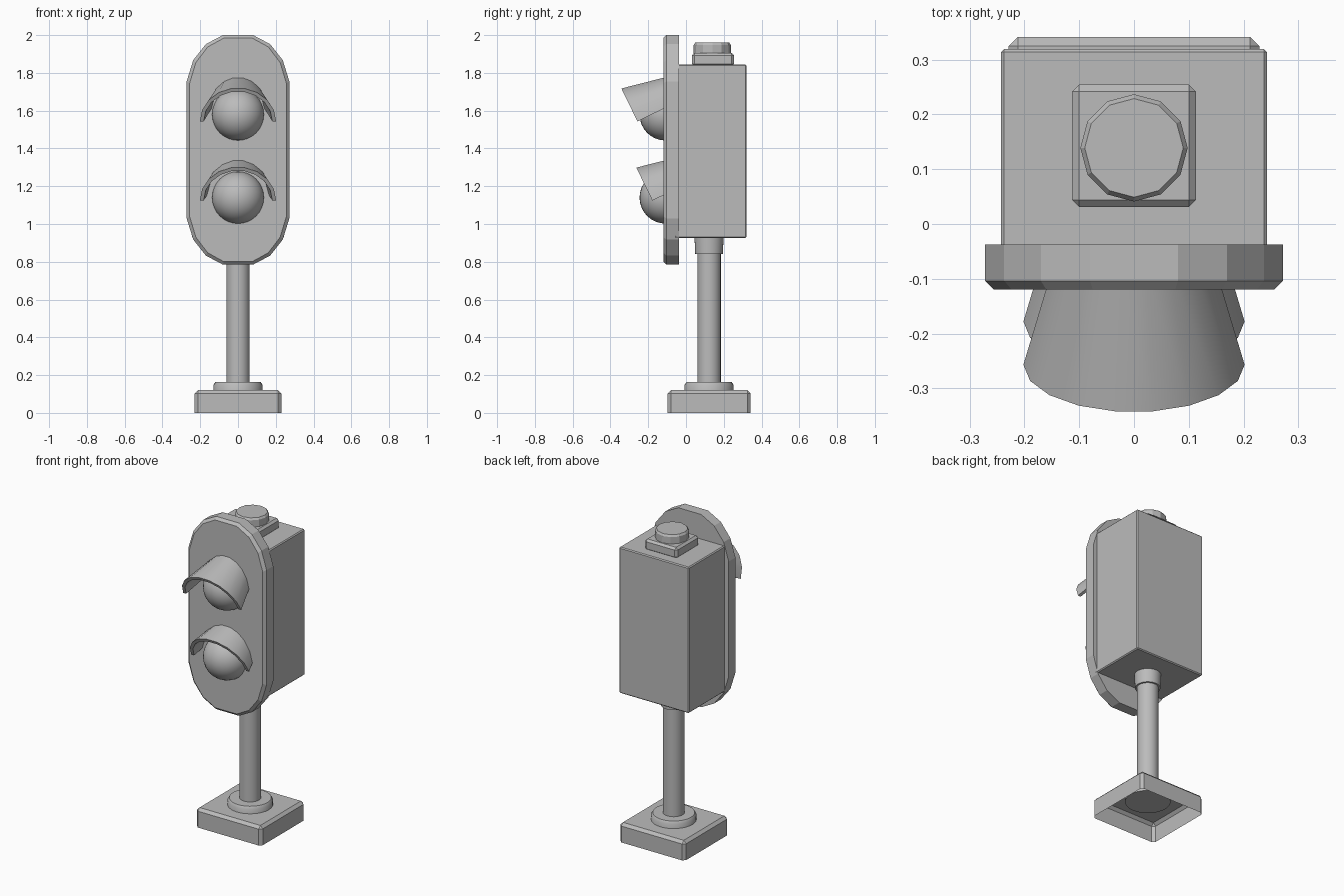
import bpy
import bmesh
from math import sin, cos, pi, radians
from mathutils import Matrix, Vector

cube = bpy.data.objects.get("Cube")
if cube:
    bpy.data.objects.remove(cube, do_unlink=True)

grey = bpy.data.materials.new("plain_grey")
grey.use_nodes = True
GREY = (0.5, 0.5, 0.5, 1)
grey.diffuse_color = GREY
grey.node_tree.nodes["Principled BSDF"].inputs["Base Color"].default_value = GREY


def finish(name, bm, smooth=False):
    bmesh.ops.recalc_face_normals(bm, faces=bm.faces)
    mesh = bpy.data.meshes.new(name)
    bm.to_mesh(mesh)
    bm.free()
    mesh.materials.append(grey)
    obj = bpy.data.objects.new(name, mesh)
    bpy.context.collection.objects.link(obj)
    if smooth:
        bpy.ops.object.select_all(action='DESELECT')
        obj.select_set(True)
        bpy.context.view_layer.objects.active = obj
        bpy.ops.object.shade_smooth_by_angle(angle=radians(35))
    return obj


def box(name, low, high, bevel, open_bottom=False):
    low, high = Vector(low), Vector(high)
    bm = bmesh.new()
    bmesh.ops.create_cube(bm, size=1, matrix=Matrix.Translation((low + high) / 2)
                          @ Matrix.Diagonal((*(high - low), 1)))
    if open_bottom:
        bottom = [f for f in bm.faces if f.normal.z < -0.9]
        bmesh.ops.delete(bm, geom=bottom, context='FACES_ONLY')
    edges = [e for e in bm.edges if len(e.link_faces) == 2]
    bmesh.ops.bevel(bm, geom=edges, offset=bevel, segments=1, affect='EDGES')
    return finish(name, bm)


def turned(name, profile, y, sides, smooth=True):
    """Round part from (radius, height) rings, capped at both ends."""
    bm = bmesh.new()
    rings = [[bm.verts.new((r * sin(2 * pi * i / sides), y + r * cos(2 * pi * i / sides), z))
              for i in range(sides)] for r, z in profile]
    for a, b in zip(rings, rings[1:]):
        for i in range(sides):
            j = (i + 1) % sides
            bm.faces.new((a[i], a[j], b[j], b[i]))
    bm.faces.new(rings[0])
    bm.faces.new(rings[-1])
    return finish(name, bm, smooth)


# Base, pole and collar
POLE_Y = 0.122
box("base", (-0.229, -0.097, 0), (0.229, 0.342, 0.12), 0.017, open_bottom=True)
turned("pole_flange", [(0.13, 0.09), (0.13, 0.148), (0.12, 0.163)], POLE_Y, 32)
turned("pole", [(0.062, 0.12), (0.062, 0.95)], POLE_Y, 32)
turned("pole_collar", [(0.073, 0.84), (0.078, 0.95)], POLE_Y, 32)

# Housing with its top cap
box("housing", (-0.243, -0.06, 0.925), (0.243, 0.32, 1.845), 0.006)
box("cap_block", (-0.113, 0.031, 1.835), (0.113, 0.255, 1.905), 0.013)
turned("cap_knob", [(0.098, 1.89), (0.098, 1.948), (0.09, 1.96)], 0.139, 12, smooth=False)

# Rounded front plate with a chamfered front rim
MID_Z = 1.3925
corner = [(0.272, 0.3625), (0.237, 0.475), (0.17, 0.56), (0.08, 0.6075)]
outline = corner + [(-x, z) for x, z in reversed(corner)]
outline += [(-x, -z) for x, z in outline]
bm = bmesh.new()
layers = []
for y, inset in ((-0.037, 0), (-0.104, 0), (-0.12, 0.016)):
    layers.append([bm.verts.new((x * (1 - inset / 0.272), y, MID_Z + z * (1 - inset / 0.6075)))
                   for x, z in outline])
for a, b in zip(layers, layers[1:]):
    for i in range(len(a)):
        j = (i + 1) % len(a)
        bm.faces.new((a[i], a[j], b[j], b[i]))
bm.faces.new(layers[0])
bm.faces.new(layers[-1])
finish("front_plate", bm)


def lamp(name, z):
    bm = bmesh.new()
    bmesh.ops.create_uvsphere(bm, u_segments=32, v_segments=16, radius=0.138,
                              matrix=Matrix.Translation((0, -0.108, z)))
    finish(name, bm, smooth=True)


def hood(name, y, z, steps=9, wall=0.02, length=0.26):
    """Flared half tube, tilted down; (y, z) is the centre of its mouth."""
    tilt = radians(26)
    up = Vector((0, -sin(tilt), cos(tilt)))
    back = Vector((0, cos(tilt), sin(tilt)))
    side = Vector((1, 0, 0))
    mouth = Vector((0, y, z))
    bm = bmesh.new()
    sections = []
    for i in range(steps + 1):
        a = pi * i / steps
        section = []
        for t, inner in ((0, 0), (length, 0), (length, wall), (0, wall)):
            wide = 0.202 - 0.27 * t - inner
            tall = 0.197 - 0.21 * t - inner
            section.append(bm.verts.new(mouth + back * t + side * wide * cos(a)
                                        + up * tall * sin(a)))
        sections.append(section)
    for a, b in zip(sections, sections[1:]):
        for i in range(4):
            j = (i + 1) % 4
            bm.faces.new((a[i], a[j], b[j], b[i]))
    bm.faces.new(sections[0])
    bm.faces.new(sections[-1])
    finish(name, bm, smooth=True)


# Two lamps, each under its own hood
lamp("upper_lamp", 1.58)
lamp("lower_lamp", 1.14)
hood("upper_hood", -0.257, 1.543)
hood("lower_hood", -0.178, 1.124)
